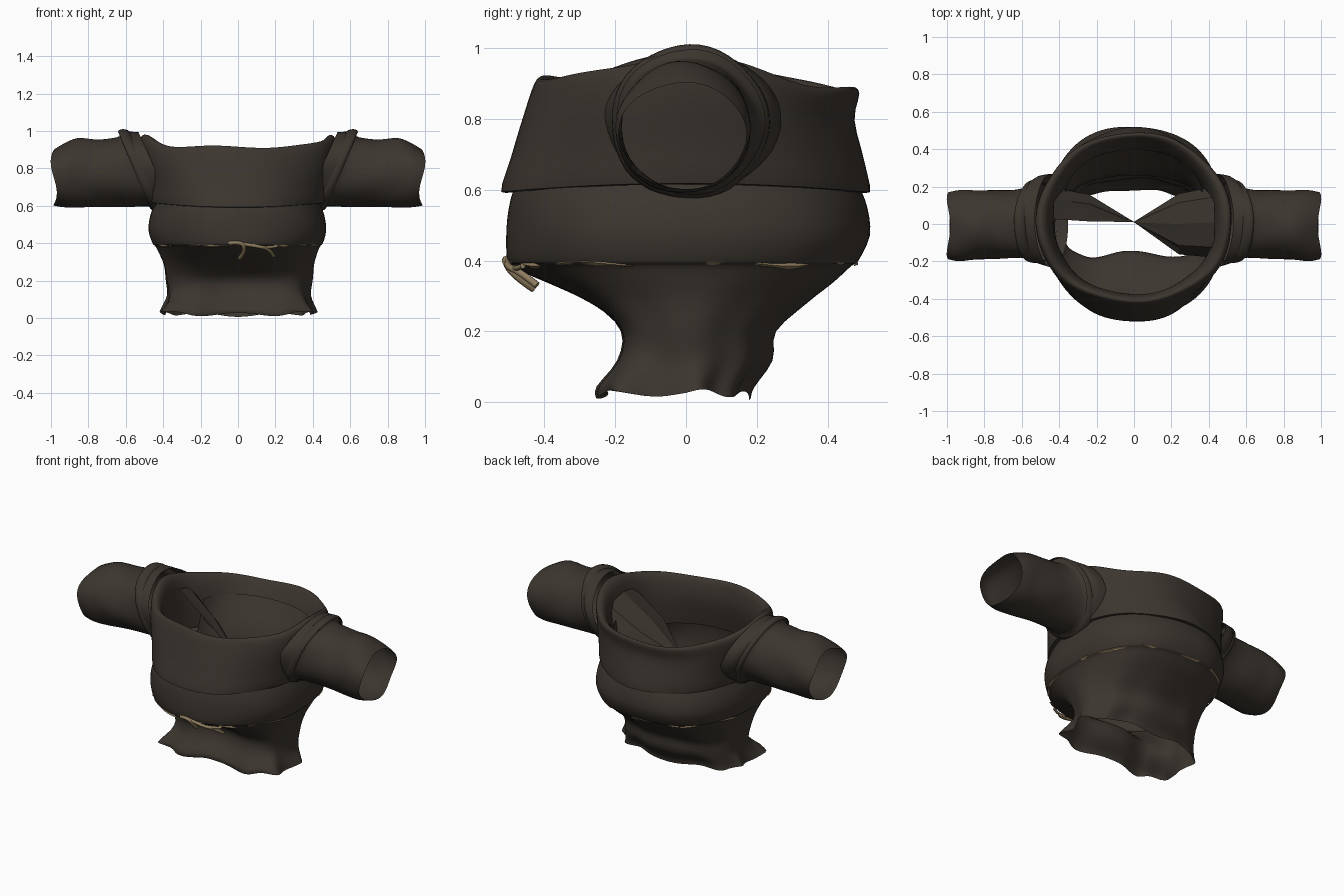
import bpy, bmesh, math
from math import sin, cos, pi, tau

old = bpy.data.objects.get("Cube")
if old:
    bpy.data.objects.remove(old)


def material(name, rgb):
    m = bpy.data.materials.new(name)
    m.use_nodes = True
    m.diffuse_color = (*rgb, 1)
    bsdf = m.node_tree.nodes["Principled BSDF"]
    bsdf.inputs["Base Color"].default_value = (*rgb, 1)
    bsdf.inputs["Roughness"].default_value = 0.9
    return m


cloth = material("dark brown cloth", (0.045, 0.036, 0.028))
gold = material("tan trim", (0.27, 0.20, 0.11))


def finish(name, bm, mat, angle=50):
    me = bpy.data.meshes.new(name)
    bm.to_mesh(me)
    bm.free()
    me.materials.append(mat)
    ob = bpy.data.objects.new(name, me)
    bpy.context.collection.objects.link(ob)
    bpy.ops.object.select_all(action="DESELECT")
    ob.select_set(True)
    bpy.context.view_layer.objects.active = ob
    bpy.ops.object.shade_smooth_by_angle(angle=math.radians(angle))
    return ob


def loft(name, rings, mat, closed=True, angle=50):
    bm = bmesh.new()
    rows = [[bm.verts.new(p) for p in r] for r in rings]
    n = len(rows[0])
    for a, b in zip(rows, rows[1:]):
        for i in range(n if closed else n - 1):
            j = (i + 1) % n
            bm.faces.new((a[i], a[j], b[j], b[i]))
    return finish(name, bm, mat, angle)


def refine(keys, steps):
    # smooth in-between rows from a few key rows
    out = []
    for i in range(len(keys) - 1):
        p = [keys[max(i - 1, 0)], keys[i], keys[i + 1], keys[min(i + 2, len(keys) - 1)]]
        for s in range(steps):
            t = s / steps
            out.append([0.5 * (2 * b + (c - a) * t + (2 * a - 5 * b + 4 * c - d) * t * t
                               + (3 * b - a - 3 * c + d) * t ** 3) for a, b, c, d in zip(*p)])
    return out + [list(keys[-1])]


def bump(a, centre, width):
    d = (a - centre + pi) % tau - pi
    return math.exp(-(d / width) ** 2)


def oval(a, rx, front, back, power=2.3):
    c, s = cos(a), sin(a)
    x = math.copysign(abs(c) ** (2 / power), c) * rx
    y = math.copysign(abs(s) ** (2 / power), s) * (back if s > 0 else front)
    return x, y


N = 96
ANGLES = [tau * i / N for i in range(N)]

# Bodice: height, half width, front depth, back depth
BODY = refine([(0.02, 0.41, 0.31, 0.18), (0.05, 0.40, 0.31, 0.19), (0.12, 0.38, 0.25, 0.24),
               (0.2, 0.39, 0.24, 0.25), (0.28, 0.40, 0.32, 0.34), (0.34, 0.42, 0.41, 0.42),
               (0.385, 0.44, 0.48, 0.47), (0.4, 0.455, 0.50, 0.49), (0.47, 0.475, 0.505, 0.52),
               (0.55, 0.465, 0.50, 0.51), (0.62, 0.44, 0.48, 0.48), (0.68, 0.43, 0.43, 0.44)], 3)


def body_point(a, row):
    z, rx, f, b = row
    x, y = oval(a, rx, f, b)
    low = max(0, min(1, (0.36 - z) / 0.12))
    hem = max(0, 1 - z / 0.14)
    # hollow front below the bust, drape folds, pointed hem corners
    y += low * 0.09 * bump(a, -pi / 2, 0.5)
    k = 1 + low * 0.018 * sin(9 * a + 1) + 0.008 * sin(5 * a + 9 * z)
    k += hem * (0.22 * bump(a, -pi + 0.62, 0.16) + 0.12 * bump(a, -0.55, 0.16) + 0.03 * sin(11 * a))
    return x * k, y * k, z + hem * (0.012 * sin(7 * a) - 0.004 + 0.012 * abs(cos(a)))


loft("bodice", [[body_point(a, r) for a in ANGLES] for r in BODY], cloth)

# Folded collar band: outside, over the rim and back down inside
COLLAR = refine([(0.62, 0.43, 0.47, 0.47), (0.605, 0.47, 0.525, 0.515), (0.70, 0.49, 0.495, 0.50),
                 (0.82, 0.52, 0.455, 0.475), (0.90, 0.52, 0.425, 0.49), (0.915, 0.49, 0.405, 0.475),
                 (0.88, 0.455, 0.385, 0.45), (0.78, 0.43, 0.375, 0.40), (0.62, 0.42, 0.41, 0.36)], 3)


def collar_point(a, row):
    z, rx, f, b = row
    x, y = oval(a, rx, f, b, 2.05)
    up = max(0, (z - 0.6) / 0.3)
    z += up * (0.06 * abs(cos(a)) ** 6 - 0.032 * max(0, sin(a)) + 0.006 * sin(6 * a))
    z += (1 - up) * 0.012 * cos(2 * a) if up < 1 else 0
    k = 1 + 0.008 * sin(7 * a + 6 * z)
    return x * k, y * k, z


loft("collar_band", [[collar_point(a, r) for a in ANGLES] for r in COLLAR], cloth)

# Inner facing hanging behind the back of the collar
facing = []
for z, y in ((0.80, 0.40), (0.70, 0.33), (0.62, 0.27), (0.56, 0.26)):
    facing.append([(0.38 * cos(pi * t / 24), y * sin(pi * t / 24) ** 0.6, z) for t in range(2, 23)])
loft("back_facing", facing, cloth, closed=False)

# Sleeves: x, centre y, centre z, half depth, half height, lean
SLEEVE = refine([(0.44, 0.02, 0.79, 0.25, 0.20, 0.45), (0.50, 0.02, 0.79, 0.235, 0.205, 0.45),
                 (0.535, 0.01, 0.79, 0.215, 0.21, 0.42), (0.56, 0.005, 0.785, 0.192, 0.187, 0.4),
                 (0.64, 0, 0.78, 0.182, 0.183, 0.28), (0.74, 0, 0.775, 0.184, 0.180, 0.12),
                 (0.85, -0.005, 0.775, 0.185, 0.185, 0.05), (0.93, -0.01, 0.762, 0.19, 0.170, 0.05),
                 (0.985, -0.01, 0.752, 0.18, 0.150, 0.06)], 3)


def sleeve_point(a, row, side):
    x, yc, zc, ry, rz, lean = row
    k = 1 + 0.012 * sin(5 * a + 14 * x) + 0.008 * sin(3 * a - 20 * x)
    dz = rz * k * sin(a)
    wave = 0.012 * sin(3 * a) * max(0, x - 0.85) / 0.14
    return side * (x + lean * dz + wave), yc + ry * k * cos(a), zc + dz


RIM = [tau * i / 48 for i in range(48)]
for name, side in (("left", 1), ("right", -1)):
    loft(name + "_sleeve", [[sleeve_point(a, r, side) for a in RIM] for r in SLEEVE], cloth)
    # Raised seam roll around the armhole
    roll = []
    for t in range(7):
        u = pi * t / 6
        row = list(SLEEVE[6])
        row[0] += 0.03 * cos(u) - 0.01
        row[3] += 0.014 * sin(u) - 0.006
        row[4] += 0.014 * sin(u) - 0.006
        roll.append([sleeve_point(a, row, side) for a in RIM])
    loft(name + "_armhole_roll", roll, cloth)
    # Creased lining drawn from the armhole towards the middle
    count = 17 if side > 0 else 7
    span = tau if side > 0 else pi * 0.6
    start = 0 if side > 0 else -0.4
    wide, narrow = [], []
    for i in range(count):
        a = start + span * i / (count - 1)
        c = 1 + 0.08 * (-1) ** i
        wide.append((side * 0.43, 0.01 + 0.19 * cos(a), 0.76 + 0.14 * sin(a)))
        narrow.append((side * 0.24, 0.15 * c * cos(a), 0.66 + 0.10 * c * sin(a)))
    tip = [(0, 0.01 + 0.002 * cos(i), 0.58) for i in range(count)]
    loft(name + "_armhole_lining", [wide, narrow, tip], cloth, closed=False, angle=15)

# Broken trim line under the bust
TRIM_ROW = min(BODY, key=lambda r: abs(r[0] - 0.388))
SPANS = ((-2.3, -1.62), (-1.55, -1.35), (-1.2, -0.95), (-0.8, -0.25), (0.08, 0.2), (0.35, 0.75),
         (0.95, 1.15), (1.5, 1.75), (1.95, 2.35), (2.6, 2.95), (3.2, 3.35), (3.5, 3.85))
for a0, a1 in SPANS:
    low, mid, high = [], [], []
    for i in range(15):
        t = i / 14
        a = a0 + (a1 - a0) * t
        x, y, z = body_point(a, TRIM_ROW)
        h = 0.007 * sin(pi * t) ** 0.5 * (1 + 0.3 * sin(23 * a)) + 0.0005
        z += 0.006 * sin(8 * a)
        low.append((x * 1.0, y * 1.0, z - h))
        mid.append((x * 1.022, y * 1.022, z))
        high.append((x * 1.01, y * 1.01, z + h))
    loft("trim_line", [low, mid, high], gold, closed=False)


# Loose trim ends at the front
def strand(points, radius):
    cu = bpy.data.curves.new("trim_strand", "CURVE")
    cu.dimensions = "3D"
    cu.bevel_depth = radius
    cu.bevel_resolution = 2
    cu.use_fill_caps = True
    sp = cu.splines.new("NURBS")
    sp.points.add(len(points) - 1)
    for p, co in zip(sp.points, points):
        p.co = (*co, 1)
    sp.use_endpoint_u = True
    sp.order_u = 3
    cu.materials.append(gold)
    bpy.context.collection.objects.link(bpy.data.objects.new("trim_strand", cu))


strand([(-0.05, -0.50, 0.40), (0.02, -0.515, 0.41), (0.04, -0.49, 0.36), (0.01, -0.43, 0.32)], 0.011)
strand([(0.0, -0.50, 0.40), (0.10, -0.51, 0.385), (0.17, -0.47, 0.37), (0.19, -0.42, 0.33)], 0.010)
strand([(0.06, -0.50, 0.39), (0.14, -0.49, 0.37), (0.21, -0.46, 0.385)], 0.008)
